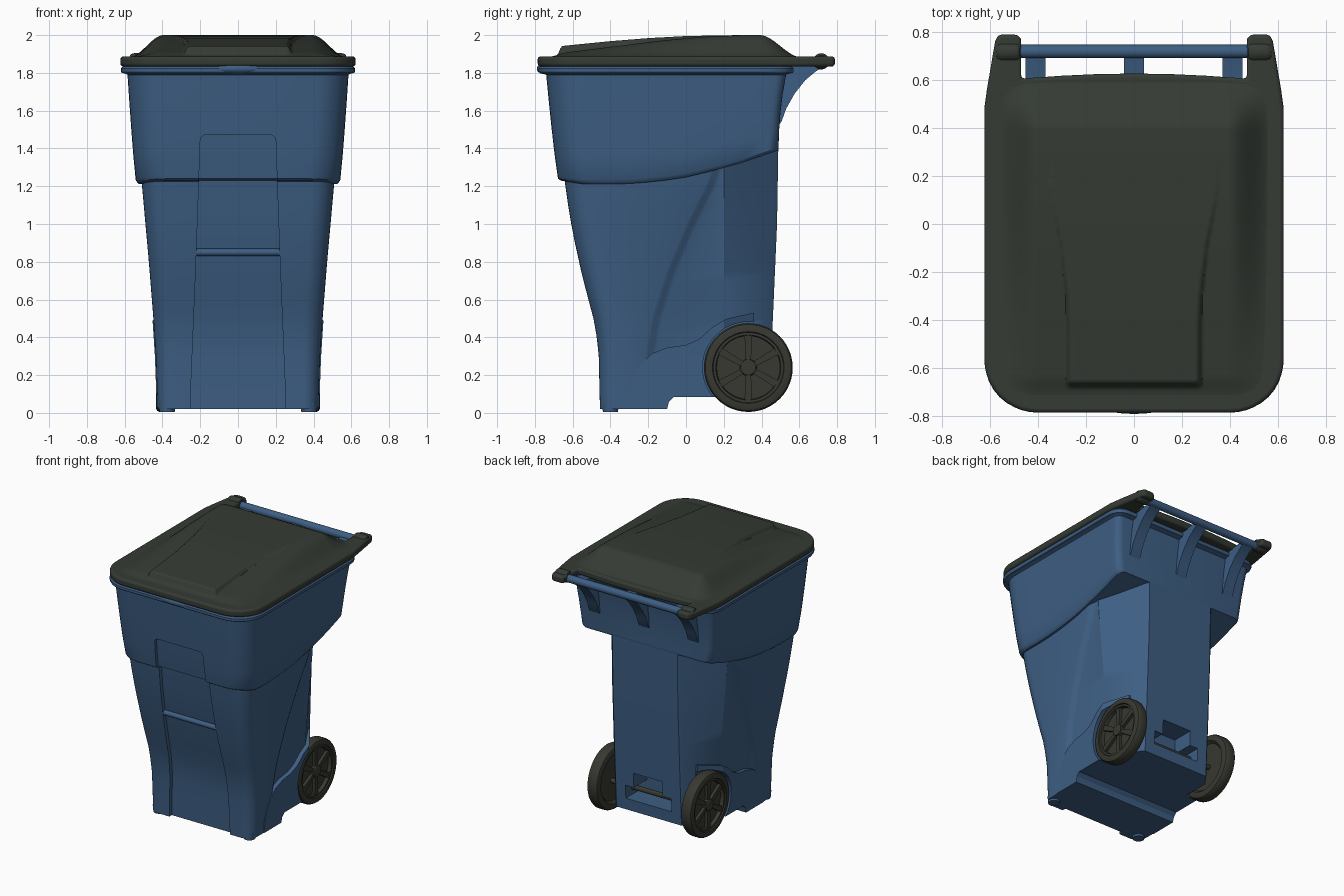
import bpy, bmesh, math
from mathutils import Vector

if "Cube" in bpy.data.objects:
    bpy.data.objects.remove(bpy.data.objects["Cube"])


def material(name, col):
    m = bpy.data.materials.new(name)
    m.diffuse_color = (*col, 1)
    m.use_nodes = True
    m.node_tree.nodes["Principled BSDF"].inputs["Base Color"].default_value = m.diffuse_color
    return m


BLUE = material("blue plastic", (0.047, 0.113, 0.228))
LID = material("dark green plastic", (0.035, 0.043, 0.034))
RUBBER = material("dark wheel plastic", (0.039, 0.040, 0.031))


def interp(table, t):
    if t <= table[0][0]:
        return table[0][1]
    for (a, va), (b, vb) in zip(table, table[1:]):
        if t <= b:
            return va + (vb - va) * (t - a) / (b - a)
    return table[-1][1]


def smooth(t):
    t = min(1, max(0, t))
    return t * t * (3 - 2 * t)


def finish(bm, name, mat, angle=30):
    bmesh.ops.recalc_face_normals(bm, faces=bm.faces)
    me = bpy.data.meshes.new(name)
    bm.to_mesh(me)
    bm.free()
    ob = bpy.data.objects.new(name, me)
    bpy.context.collection.objects.link(ob)
    me.materials.append(mat)
    shade(ob, angle)
    return ob


def shade(ob, angle=30):
    bpy.ops.object.select_all(action='DESELECT')
    ob.select_set(True)
    bpy.context.view_layer.objects.active = ob
    bpy.ops.object.shade_smooth_by_angle(angle=math.radians(angle))


def loft(name, rings, mat, strip=False):
    """Skin closed rings; caps are n-gons, or left-right strips for curved symmetric rings."""
    bm = bmesh.new()
    vs = [[bm.verts.new(p) for p in r] for r in rings]
    n = len(vs[0])
    for a, b in zip(vs, vs[1:]):
        for i in range(n):
            bm.faces.new((a[i], a[(i + 1) % n], b[(i + 1) % n], b[i]))
    for r in (vs[0], vs[-1]):
        if strip:
            for i in range(n // 2):
                q = [r[i], r[i + 1], r[(n - i - 1) % n], r[(n - i) % n]]
                bm.faces.new(list(dict.fromkeys(q)))
        else:
            bm.faces.new(r)
    return finish(bm, name, mat)


def prism_x(name, yz, x0, x1, mat):
    return loft(name, [[(x, y, z) for y, z in yz] for x in (x0, x1)], mat)


def lathe_x(name, prof, y, z, mat, n=48):
    return loft(name, [[(x, y + r * math.cos(2 * math.pi * i / n), z + r * math.sin(2 * math.pi * i / n))
                        for i in range(n)] for x, r in prof], mat)


def modify(ob, kind, **kw):
    m = ob.modifiers.new("m", kind)
    for k, v in kw.items():
        setattr(m, k, v)
    bpy.context.view_layer.objects.active = ob
    bpy.ops.object.modifier_apply(modifier=m.name)


def boolean(ob, cutters, op='DIFFERENCE'):
    for c in cutters:
        modify(ob, 'BOOLEAN', object=c, operation=op, solver='EXACT')
    shade(ob)


def mirrored(half):
    return half + [(-x, y, z) for x, y, z in half[-2:0:-1]]


def arc(cx, cy, r, a0, a1, n=8):
    return [(cx + r * math.cos(math.radians(a0 + (a1 - a0) * i / n)),
             cy + r * math.sin(math.radians(a0 + (a1 - a0) * i / n))) for i in range(n + 1)]


# side and front outlines of the lower body, by height
FRONT = [(0, -.455), (.3, -.462), (.4, -.472), (.5, -.49), (.62, -.522), (.75, -.555), (.9, -.588), (1.05, -.617), (1.42, -.67)]
BACK = [(0, .435), (.5, .46), (1, .482), (1.42, .489)]
WIDTH = [(0, .424), (.3, .435), (.5, .448), (.8, .472), (1.2, .508), (1.42, .52)]
CREASE = [(.3, -.22), (.5, -.185), (.75, -.105), (1, .0), (1.2, .1), (1.3, .135)]
BAND_BOTTOM = [(-.7, 1.235), (-.55, 1.212), (-.35, 1.21), (-.15, 1.225), (0, 1.248), (.15, 1.283), (.3, 1.325), (.49, 1.39)]


def lower_ring(z, grow=0):
    f, b, w, c = (interp(t, z) for t in (FRONT, BACK, WIDTH, CREASE))
    w += grow
    d = 0 if grow else .028
    r = .08 + .03 * z
    half = [(0, f)] + arc(w - r, f + r, r, -90, 0)
    half += [(w, c), (w - .25 * d, c + .018), (w - .75 * d, c + .04), (w - d, c + .058), (w - d, .2),
             (.29 + grow, b - .02), (.27 + grow, b), (0, b)]
    return mirrored([(x, y, z) for x, y in half])


def lower_loft(name, grow=0):
    zs = [.02, .15, .3, .36, .42, .5, .56, .62, .69, .75, .83, .9, 1, 1.1, 1.2, 1.3, 1.4]
    return loft(name, [lower_ring(z, grow) for z in zs], BLUE, True)


def upper_ring(t, w, f, b, z=None):
    r = .17 + max(0, w - .585)
    q = .05 + 1.5 * max(0, w - .585)
    half = [(0, f)] + arc(w - r, f + r, r, -90, 0) + [(w, y) for y in (-.4, -.3, -.2, -.1, 0, .1, .2, .3, .4)]
    half += arc(w - q, b - q, q, 0, 90, 5) + [(0, b)]
    out = []
    for x, y in half:
        zb = interp(BAND_BOTTOM, y)
        out.append((x, y, z if z else zb + (1.79 - zb) * t))
    return mirrored(out)


# body: lower tub, upper band with rim
lower = lower_loft("lower_body")
rings = [upper_ring(0, .525, -.66, .488)]
for t in (.015, .04, .25, .5, .75, 1):
    rings.append(upper_ring(t, .538 + .047 * t ** .8 if t > .02 else .533, -.675 - .065 * t ** .8, .49 + .04 * t * t))
rings += [upper_ring(1, w, f, b, z) for w, f, b, z in
          ((.6, -.76, .55, 1.797), (.615, -.775, .565, 1.8), (.62, -.78, .57, 1.808), (.62, -.78, .57, 1.824), (.61, -.77, .56, 1.835))]
upper = loft("upper_body_and_rim", rings, BLUE, True)

# fenders that stay proud of the recessed rear sides
fender = lower_loft("wheel_fenders", .005)
arch = prism_x("arch_cutter", [(-.305, 0), (-.3, .1), (-.275, .19), (-.235, .26), (-.18, .315), (-.1, .345), (0, .36),
                               (.07, .39), (.14, .455), (.22, .5), (.36, .53), (.36, 0)], -1, 1, BLUE)
boolean(fender, [arch], 'INTERSECT')

# cutters: front panel, raised base, wheel wells, axle notches
zs = [-.1, .15, .3, .4, .5, .62, .75, .9, 1.05, 1.23, 1.24, 1.35, 1.44, 1.46, 1.47]
panel = []
for z in zs:
    back = interp(FRONT, z) + .03 if z < 1.235 else -.675 - .065 * ((z - 1.24) / .55) ** .8 + .022
    w = interp([(0, .255), (.8, .222), (1.2, .208), (1.44, .2), (1.46, .194), (1.47, .18)], z)
    panel.append([(-w, -1, z), (w, -1, z), (w, back, z), (-w, back, z)])
panel = loft("panel_cutter", panel, BLUE)
base = prism_x("base_cutter", [(-.1, -.1), (-.1, .02), (-.09, .06), (-.065, .085), (.9, .085), (.9, -.1)], -1, 1, BLUE)
wells = [lathe_x("well_cutter", [(s * .335, .242), (s * .8, .242)], .33, .24, BLUE) for s in (-1, 1)]
notches = [prism_x("notch_cutter", [(.29, z0), (.6, z0), (.6, z1), (.29, z1)], -w, w, BLUE)
           for w, z0, z1 in ((.19, .17, .27), (.12, .2, .38))]
boolean(lower, [panel, base] + wells + notches)
boolean(fender, [base] + wells + notches)
boolean(upper, [panel])
for c in [arch, panel, base] + wells + notches:
    bpy.data.objects.remove(c)

# front grab bar and rim finger lip
lathe_x("grab_bar", [(-.228, .019), (.228, .019)], -.556, .85, BLUE, 16)
bm = bmesh.new()
bmesh.ops.create_uvsphere(bm, u_segments=32, v_segments=12, radius=1)
for v in bm.verts:
    v.co = Vector((v.co.x * .14, v.co.y * .033 - .757, v.co.z * .027 + 1.822))
finish(bm, "finger_lip", BLUE)

# front feet
for s in (-1, 1):
    bm = bmesh.new()
    bmesh.ops.create_cone(bm, cap_ends=True, segments=24, radius1=.04, radius2=.045, depth=.05)
    bmesh.ops.translate(bm, verts=bm.verts, vec=(s * .375, -.4, .03))
    finish(bm, "front_foot", BLUE)

# rear handle with brackets
lathe_x("rear_handle", [(-.48, .028), (.48, .028)], .718, 1.852, BLUE, 24)
for x in (-.41, 0, .41):
    prism_x("handle_bracket", [(.47, 1.83), (.47, 1.5), (.505, 1.54), (.53, 1.61), (.575, 1.69), (.63, 1.76),
                               (.69, 1.81), (.735, 1.835), (.72, 1.86), (.69, 1.85)], x - .042, x + .042, BLUE)

# lid: flat skirt with hinge arms
half = [(0, -.785)] + arc(.4, -.562, .223, -90, 0, 10) + [(.623, .48), (.612, .56), (.578, .76), (.565, .788),
                                                       (.485, .788), (.47, .77), (.47, .605), (.3, .617), (.15, .624), (0, .626)]
outline = mirrored([(x, y, 0) for x, y in half])
lid = loft("lid_skirt", [[(x, y, z) for x, y, _ in outline] for z in (1.834, 1.887)], LID)
modify(lid, 'BEVEL', width=.015, segments=3, limit_method='ANGLE', angle_limit=.7)
shade(lid, 40)
for s in (-1, 1):
    lathe_x("hinge_knuckle", [(s * .474, .032), (s * .48, .039), (s * .492, .043), (s * .55, .043), (s * .565, .039),
                              (s * .573, .032)], .716, 1.861, LID, 24)

# lid dome: height field with a tapering raised centre panel
DOME = [(-.7, 1.9), (-.5, 1.925), (-.3, 1.95), (-.1, 1.974), (.1, 1.991), (.3, 2), (.6, 2)]
CENTRE = [(-.7, 1.938), (-.4, 1.968), (-.2, 1.984), (0, 1.995), (.15, 1.998), (.3, 2)]
PANEL_W = [(-.7, .3), (-.45, .302), (-.3, .31), (-.1, .335), (.15, .385), (.6, .385)]
LOW = 1.883


def dome_z(x, y):
    ax = abs(x)
    back = smooth((.61 - y) / .22)
    e = smooth((.575 - ax) / .18) * back * smooth((y + .75) / .12)
    p = smooth((interp(PANEL_W, y) - ax) / .04) * smooth((y + .69) / .035) * back
    return max(LOW + (interp(DOME, y) - LOW) * e, LOW + (interp(CENTRE, y) - LOW) * p)


bm = bmesh.new()
NX, NY = 120, 130
grid = [[bm.verts.new((x, y, dome_z(x, y))) for x in (-.59 + 1.18 * i / NX for i in range(NX + 1))]
        for y in (-.75 + 1.37 * j / NY for j in range(NY + 1))]
for a, b in zip(grid, grid[1:]):
    for i in range(NX):
        q = (a[i], a[i + 1], b[i + 1], b[i])
        if max(v.co.z for v in q) > LOW + .001:
            bm.faces.new(q)
bmesh.ops.delete(bm, geom=[v for v in bm.verts if not v.link_faces], context='VERTS')
dome = finish(bm, "lid_dome", LID, 60)

# wheels with six spokes, and the axle
for s in (-1, 1):
    prof = [(.365, .05), (.365, .17), (.345, .187), (.345, .215), (.351, .228), (.364, .235), (.416, .235), (.429, .228),
            (.435, .215), (.435, .19), (.427, .186), (.427, .172), (.4, .168), (.4, .045), (.43, .042), (.434, .036)]
    lathe_x("wheel", [(s * x, r) for x, r in prof], .33, .24, RUBBER)
    for k in range(6):
        a = math.pi / 6 + k * math.pi / 3
        u, v = Vector((math.cos(a), math.sin(a))), Vector((-math.sin(a), math.cos(a)))
        c = Vector((.33, .24))
        pts = [c + u * r + v * w for r, w in ((.035, -.014), (.172, -.02), (.172, .02), (.035, .014))]
        prism_x("wheel_spoke", [tuple(p) for p in pts], s * .395, s * .422, RUBBER)
lathe_x("axle", [(-.37, .018), (.37, .018)], .36, .225, RUBBER, 16)
